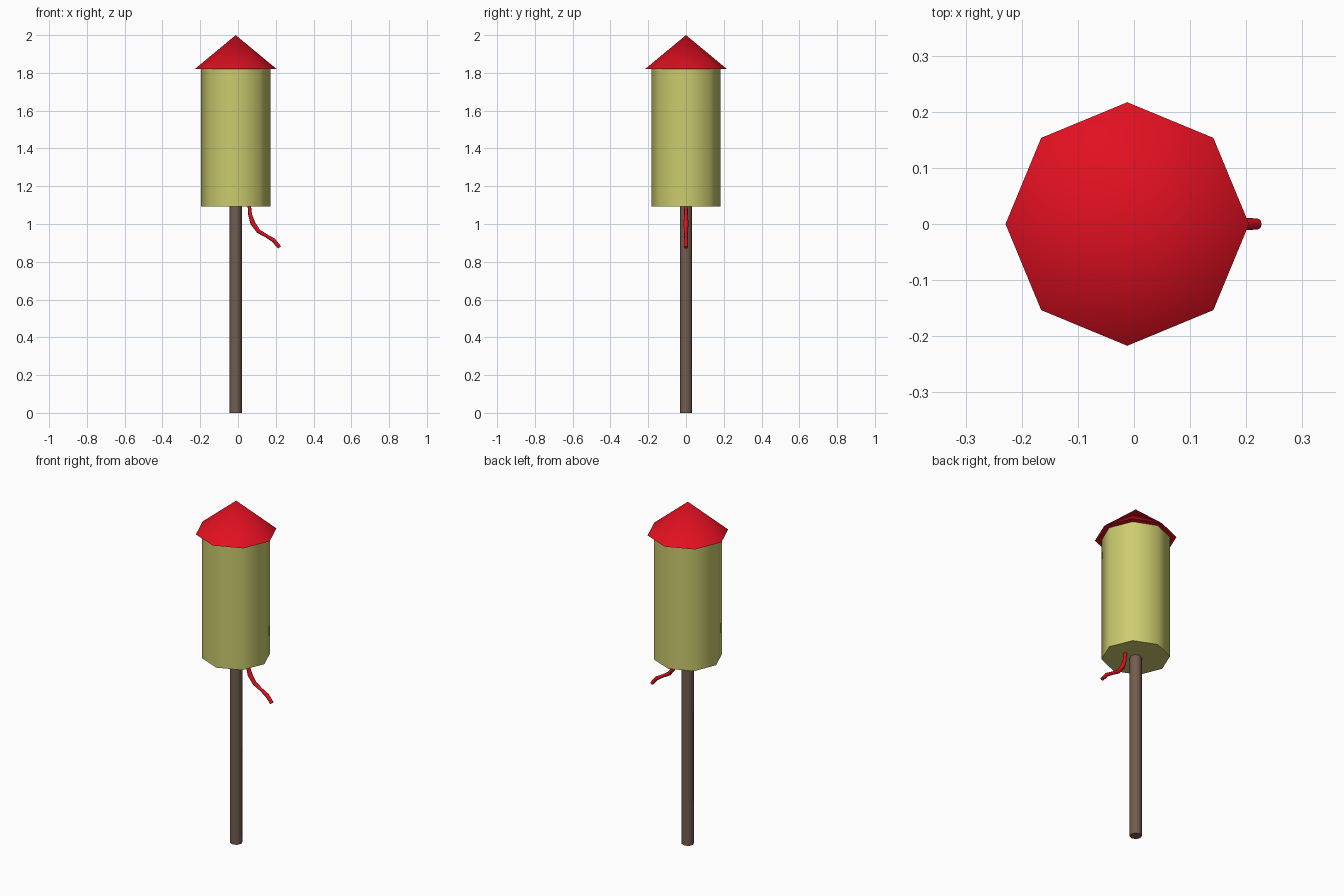
import bpy, math

if "Cube" in bpy.data.objects:
    bpy.data.objects.remove(bpy.data.objects["Cube"])

CX = -0.012  # axis of the rocket


def colour(obj, name, rgb):
    mat = bpy.data.materials.new(name)
    mat.diffuse_color = (*rgb, 1)
    mat.use_nodes = True
    mat.node_tree.nodes["Principled BSDF"].inputs["Base Color"].default_value = mat.diffuse_color
    obj.data.materials.append(mat)


def turned(name, r1, r2, z0, z1, sides=8):
    bpy.ops.mesh.primitive_cone_add(vertices=sides, radius1=r1, radius2=r2,
                                    depth=z1 - z0, location=(CX, 0, (z0 + z1) / 2))
    obj = bpy.context.object
    obj.name = name
    bpy.ops.object.shade_smooth_by_angle(angle=math.radians(60))
    return obj


# Stick, paper tube and pointed cap
stick = turned("stick", 0.033, 0.033, 0, 1.1)
colour(stick, "wood", (0.17, 0.11, 0.08))
tube = turned("tube", 0.183, 0.183, 1.092, 1.82)
colour(tube, "yellow_paper", (0.60, 0.60, 0.16))
cap = turned("cap", 0.217, 0, 1.82, 2.0)
colour(cap, "red_paper", (0.75, 0.005, 0.015))

# Fuse: bent tube of varying thickness, (x, z, radius)
path = [(0.060, 1.095, 0.009), (0.064, 1.05, 0.010), (0.078, 1.005, 0.013),
        (0.108, 0.962, 0.011), (0.150, 0.937, 0.009), (0.188, 0.914, 0.011),
        (0.220, 0.876, 0.010)]
curve = bpy.data.curves.new("fuse", 'CURVE')
curve.dimensions = '3D'
curve.bevel_depth = 1.0
curve.bevel_resolution = 2
curve.use_fill_caps = True
spline = curve.splines.new('POLY')
spline.points.add(len(path) - 1)
for p, (x, z, r) in zip(spline.points, path):
    p.co = (x, 0, z, 1)
    p.radius = r
spline.use_smooth = True
fuse = bpy.data.objects.new("fuse", curve)
bpy.context.collection.objects.link(fuse)
colour(fuse, "red_fuse", (0.75, 0.005, 0.015))
